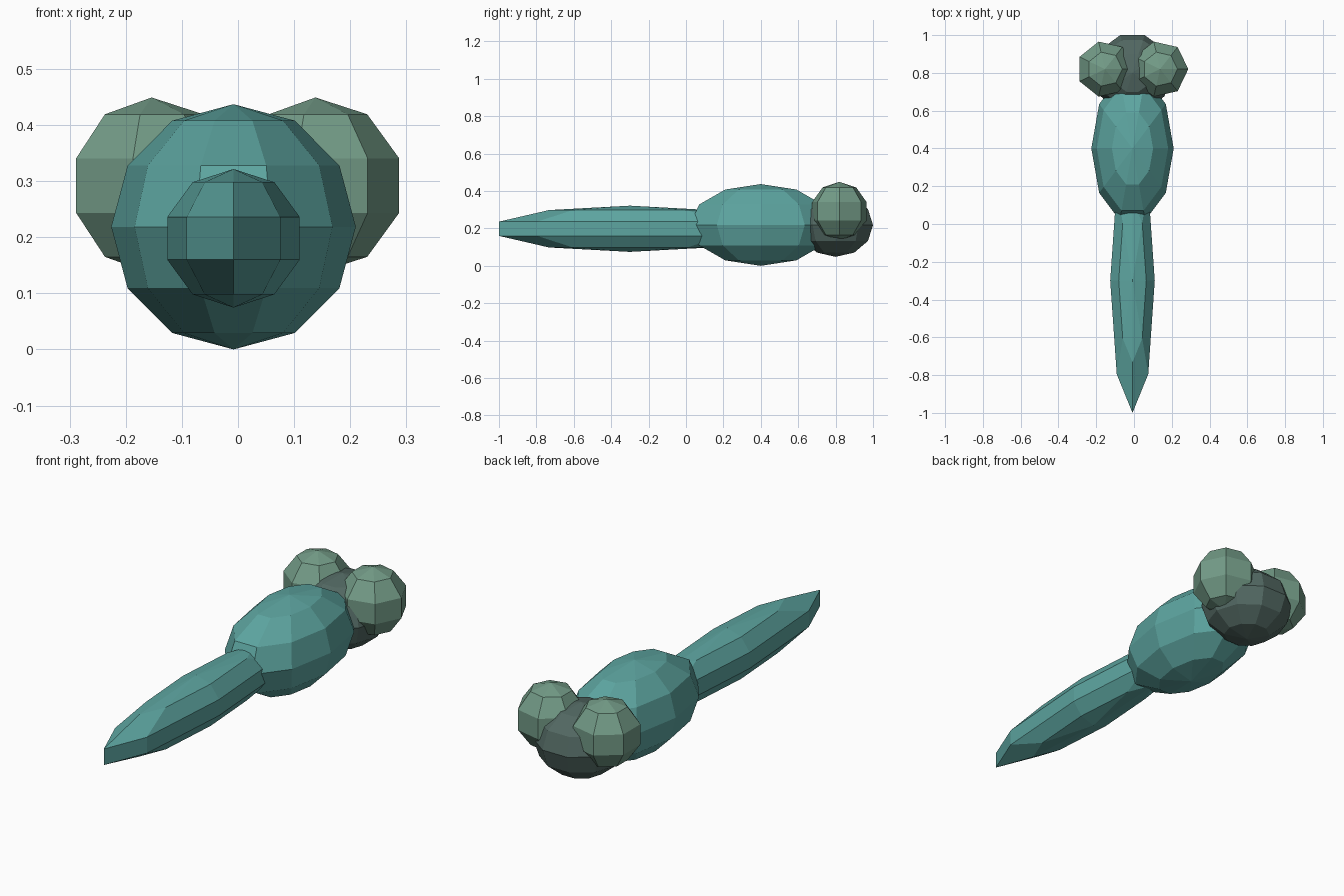
import bpy
import bmesh
from math import sin, cos, pi

cube = bpy.data.objects.get("Cube")
if cube:
    bpy.data.objects.remove(cube, do_unlink=True)


def make_material(name, rgb):
    mat = bpy.data.materials.new(name)
    mat.use_nodes = True
    color = (*rgb, 1.0)
    mat.diffuse_color = color
    bsdf = next(n for n in mat.node_tree.nodes if n.type == 'BSDF_PRINCIPLED')
    bsdf.inputs["Base Color"].default_value = color
    return mat


def ellipsoid(name, center, radii, segments, rings, mat):
    """Faceted ellipsoid with poles on z and its first meridian on +x."""
    bm = bmesh.new()
    top = bm.verts.new((0, 0, 1))
    bottom = bm.verts.new((0, 0, -1))
    loops = []
    for r in range(1, rings):
        tilt = pi * r / rings
        loops.append([bm.verts.new((sin(tilt) * cos(2 * pi * s / segments),
                                    sin(tilt) * sin(2 * pi * s / segments),
                                    cos(tilt))) for s in range(segments)])
    for s in range(segments):
        n = (s + 1) % segments
        bm.faces.new((top, loops[0][s], loops[0][n]))
        bm.faces.new((bottom, loops[-1][n], loops[-1][s]))
        for upper, lower in zip(loops, loops[1:]):
            bm.faces.new((upper[s], lower[s], lower[n], upper[n]))
    bmesh.ops.scale(bm, vec=radii, verts=bm.verts)
    bmesh.ops.recalc_face_normals(bm, faces=bm.faces)
    mesh = bpy.data.meshes.new(name)
    bm.to_mesh(mesh)
    bm.free()
    mesh.materials.append(mat)
    obj = bpy.data.objects.new(name, mesh)
    obj.location = center
    bpy.context.collection.objects.link(obj)
    return obj


teal = make_material("teal", (0.109, 0.376, 0.352))
dark_grey_green = make_material("dark grey green", (0.084, 0.138, 0.122))
sage_green = make_material("sage green", (0.171, 0.328, 0.242))

MID = -0.008

# Body: long tail, rounded thorax and head
ellipsoid("tail", (MID, -0.3, 0.198), (0.124, 0.736, 0.1235), 8, 5, teal)
ellipsoid("thorax", (MID, 0.4, 0.2185), (0.218, 0.4, 0.2185), 10, 6, teal)
ellipsoid("head", (MID, 0.8, 0.218), (0.21, 0.21, 0.17), 10, 6, dark_grey_green)

# Eyes on both sides of the head
for side, label in ((1, "left"), (-1, "right")):
    ellipsoid(label + "_eye", (MID + side * 0.146, 0.82, 0.292),
              (0.157, 0.157, 0.157), 7, 5, sage_green)
